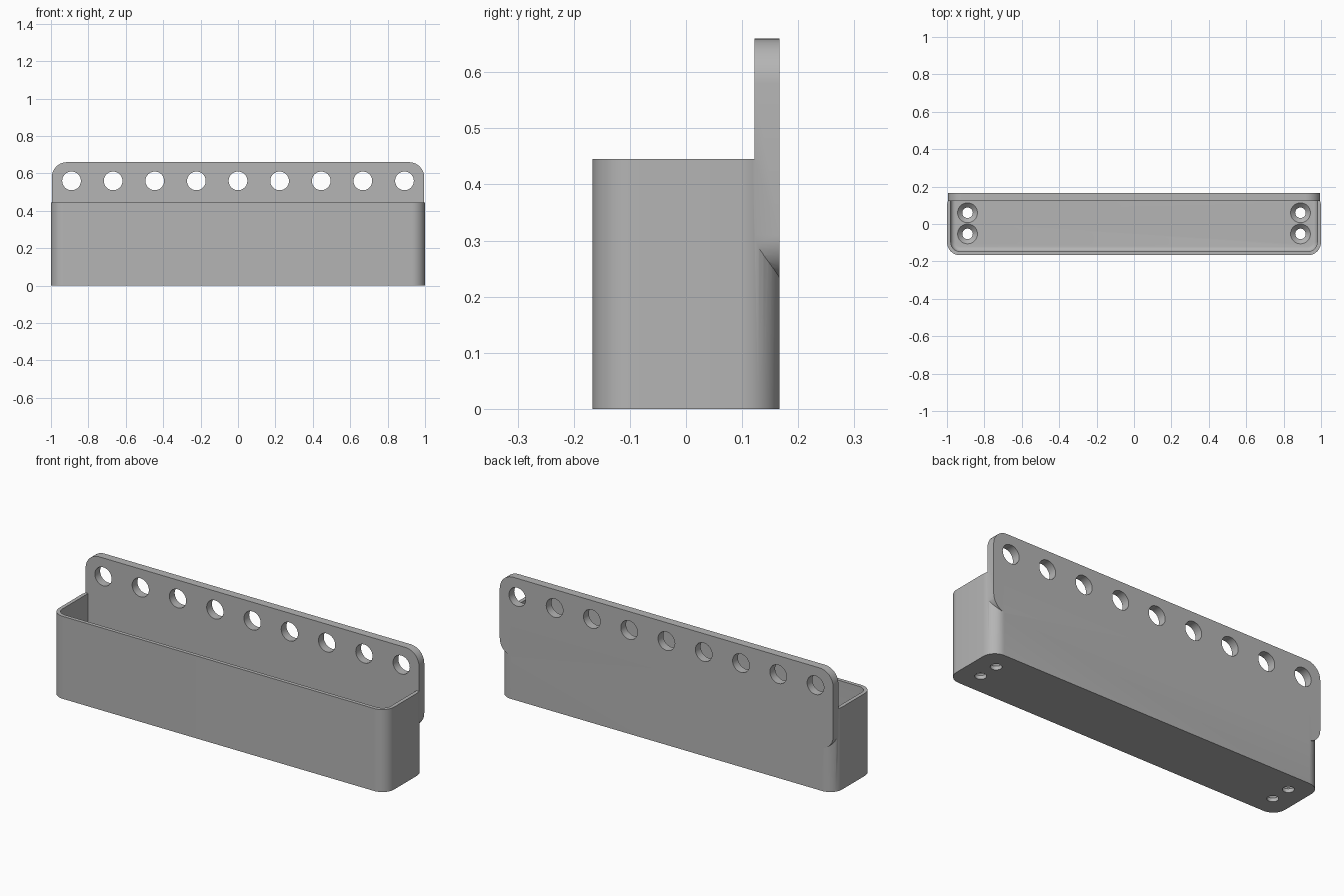
import bpy, bmesh
from math import sin, cos, pi, radians
from mathutils import Vector

cube = bpy.data.objects.get("Cube")
if cube:
    bpy.data.objects.remove(cube, do_unlink=True)

BACK, PLATE_FRONT, RIM, WALL, FLOOR = 0.167, 0.122, 0.445, 0.02, 0.045

grey = bpy.data.materials.new("plain grey")
grey.use_nodes = True
grey.diffuse_color = (0.46, 0.46, 0.46, 1)
grey.node_tree.nodes["Principled BSDF"].inputs["Base Color"].default_value = grey.diffuse_color


def rounded(x0, x1, y0, y1, r_low, r_high, steps=10):
    """Rectangle outline with separate radii for low and high corners."""
    corners = [(x1, y1, -1, -1, r_high), (x0, y1, 1, -1, r_high),
               (x0, y0, 1, 1, r_low), (x1, y0, -1, 1, r_low)]
    pts = []
    for i, (x, y, sx, sy, r) in enumerate(corners):
        for k in range(steps + 1 if r else 1):
            a = (i + k / steps) * pi / 2
            pts.append((x + sx * r + r * cos(a), y + sy * r + r * sin(a)) if r else (x, y))
    return pts


def finish(name, bm):
    bmesh.ops.recalc_face_normals(bm, faces=bm.faces)
    mesh = bpy.data.meshes.new(name)
    bm.to_mesh(mesh)
    bm.free()
    mesh.materials.append(grey)
    obj = bpy.data.objects.new(name, mesh)
    bpy.context.collection.objects.link(obj)
    return obj


def prism(name, outline, place, depth, fillet=0):
    """Extrude an outline; fillet rounds the bottom rim except at the back."""
    bm = bmesh.new()
    face = bm.faces.new([bm.verts.new(place(u, v)) for u, v in outline])
    rim = [e for e in face.edges
           if not all(abs(v.co.y - PLATE_FRONT) < 1e-5 for v in e.verts)]
    bmesh.ops.extrude_face_region(bm, geom=[face], use_keep_orig=True)
    bm.faces.ensure_lookup_table()
    moved = [v for v in bm.verts if v not in face.verts]
    bmesh.ops.translate(bm, verts=moved, vec=Vector(depth))
    bmesh.ops.recalc_face_normals(bm, faces=bm.faces)
    if fillet:
        bmesh.ops.bevel(bm, geom=rim, offset=fillet, segments=5, profile=0.5, affect='EDGES')
    return finish(name, bm)


def lathe(name, profile, place, sides=40):
    """Closed round cutter from (radius, height) pairs."""
    bm = bmesh.new()
    rings = [[bm.verts.new(place(r * cos(2 * pi * k / sides), r * sin(2 * pi * k / sides), h))
              for k in range(sides)] for r, h in profile]
    for a, b in zip(rings, rings[1:]):
        for k in range(sides):
            n = (k + 1) % sides
            bm.faces.new((a[k], a[n], b[n], b[k]))
    bm.faces.new(rings[0])
    bm.faces.new(rings[-1])
    return finish(name, bm)


def combine(target, other, operation):
    mod = target.modifiers.new(operation.title(), 'BOOLEAN')
    mod.operation, mod.solver, mod.object = operation, 'EXACT', other
    other.hide_render = True
    bpy.context.view_layer.objects.active = target
    bpy.ops.object.modifier_apply(modifier=mod.name)
    bpy.data.objects.remove(other, do_unlink=True)


# Outer bin body with round vertical corners
tray = prism("wall_bin", rounded(-1, 1, -BACK, BACK, 0.07, 0.07),
             lambda u, v: (u, v, 0), (0, 0, RIM))

# Tall mounting plate merged into the back wall
plate = prism("back_plate", rounded(-0.995, 0.995, 0.23, 0.66, 0.08, 0.08),
              lambda u, v: (u, PLATE_FRONT, v), (0, BACK - PLATE_FRONT, 0))
combine(tray, plate, 'UNION')

# Hollow inside with a soft floor edge
cavity = prism("cavity_cutter",
               rounded(-1 + WALL, 1 - WALL, -BACK + WALL, PLATE_FRONT, 0.05, 0),
               lambda u, v: (u, v, FLOOR), (0, 0, 0.5), fillet=0.025)
combine(tray, cavity, 'DIFFERENCE')

# Row of nine holes through the plate
for i in range(-4, 5):
    hole = lathe("plate_hole_cutter", [(0.05, 0.05), (0.05, 0.25)],
                 lambda u, v, h: (i * 0.2225 + u, h, 0.56 + v))
    combine(tray, hole, 'DIFFERENCE')

# Countersunk screw holes in the floor, two at each end
for x in (-0.89, 0.89):
    for y in (-0.053, 0.06):
        screw = lathe("screw_hole_cutter",
                      [(0.028, -0.05), (0.028, 0.02), (0.053, FLOOR), (0.053, 0.1)],
                      lambda u, v, h: (x + u, y + v, h))
        combine(tray, screw, 'DIFFERENCE')

# Smooth curves, sharp edges
bpy.ops.object.select_all(action='DESELECT')
tray.select_set(True)
bpy.context.view_layer.objects.active = tray
bpy.ops.object.shade_smooth_by_angle(angle=radians(30))
